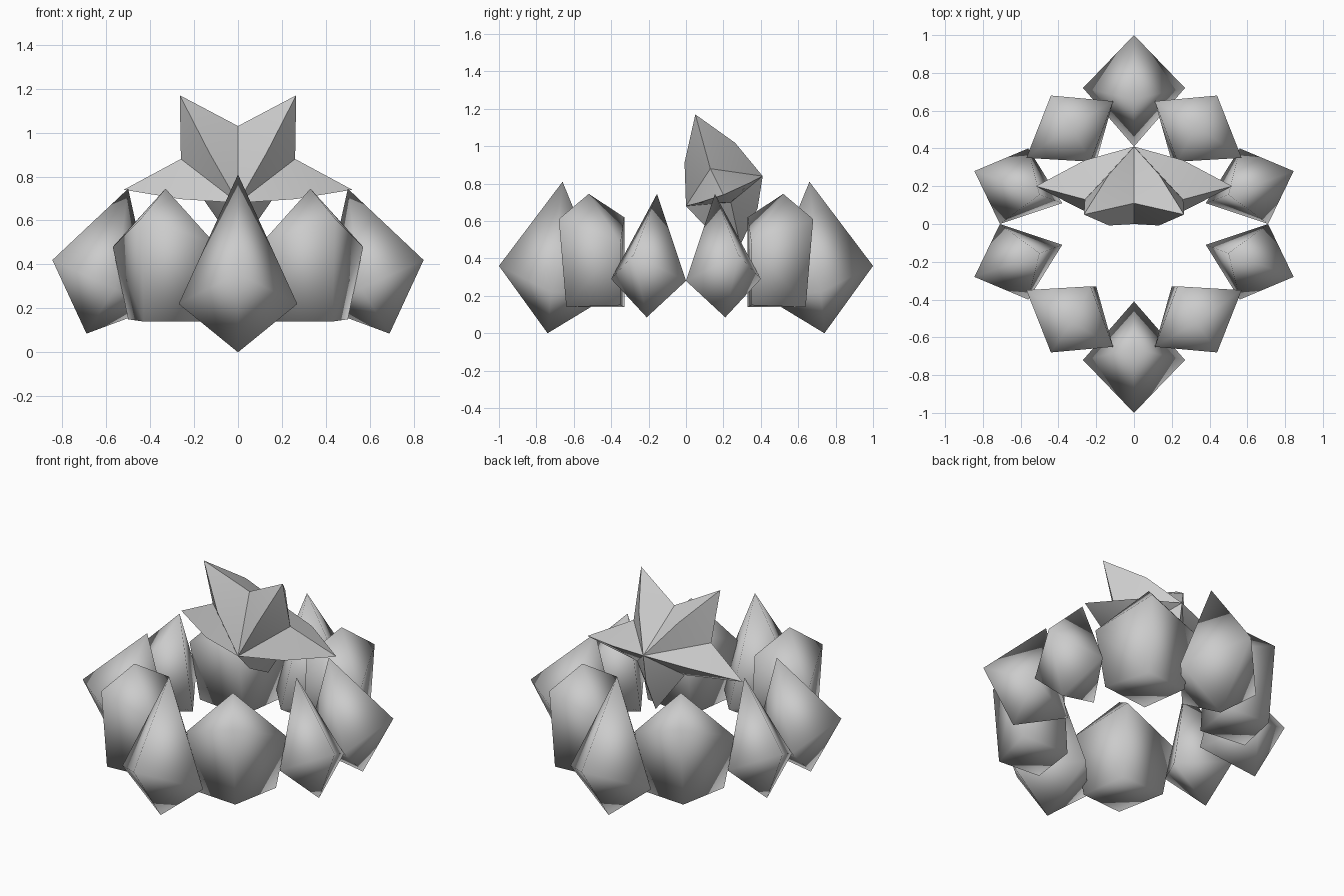
import bpy, bmesh, math
from mathutils import Vector

cube = bpy.data.objects.get("Cube")
if cube:
    bpy.data.objects.remove(cube)

grey = bpy.data.materials.new("stone_grey")
grey.use_nodes = True
GREY = (0.6, 0.6, 0.6, 1)
grey.diffuse_color = GREY
grey.node_tree.nodes["Principled BSDF"].inputs["Base Color"].default_value = GREY


def finish(name, bm, angle):
    bmesh.ops.recalc_face_normals(bm, faces=bm.faces)
    mesh = bpy.data.meshes.new(name)
    bm.to_mesh(mesh)
    bm.free()
    mesh.materials.append(grey)
    ob = bpy.data.objects.new(name, mesh)
    bpy.context.collection.objects.link(ob)
    bpy.ops.object.select_all(action='DESELECT')
    ob.select_set(True)
    bpy.context.view_layer.objects.active = ob
    bpy.ops.object.shade_smooth_by_angle(angle=math.radians(angle))


def crystal(name, tip, rings, bottom, sx, sy):
    """Pointed crystal: tip, one or more four-sided rings, then a base."""
    bm = bmesh.new()
    place = lambda p: bm.verts.new((p[0] * sx, p[1] * sy, p[2]))
    top = place(tip)
    loops = [[place(p) for p in ring] for ring in rings]
    for i in range(4):
        j = (i + 1) % 4
        bm.faces.new((top, loops[0][i], loops[0][j]))
        for a, b in zip(loops, loops[1:]):
            bm.faces.new((a[i], b[i], b[j], a[j]))
    if bottom:
        low = place(bottom)
        for i in range(4):
            bm.faces.new((low, loops[-1][(i + 1) % 4], loops[-1][i]))
    else:
        bm.faces.new(loops[-1])
    finish(name, bm, 120)


# Ring of ten crystals, mirrored across both axes
for sy, end in ((-1, "front"), (1, "back")):
    crystal(end + "_crystal", (0, .66, .81),
            [[(0, 1, .36), (.27, .72, .22), (0, .41, .2), (-.27, .72, .22)]],
            (0, .74, 0), 1, sy)
    for sx, side in ((1, "left"), (-1, "right")):
        crystal(f"{end}_{side}_blunt_crystal", (.33, .52, .745),
                [[(.57, .35, .48), (.44, .68, .61), (.11, .65, .5), (.23, .33, .62)],
                 [(.5, .35, .15), (.43, .64, .14), (.16, .62, .14), (.2, .33, .14)]],
                None, sx, sy)
        crystal(f"{end}_{side}_side_crystal", (.5, .155, .745),
                [[(.845, .28, .42), (.56, .4, .29), (.38, .11, .2), (.71, 0, .28)]],
                (.69, .21, .085), sx, sy)

# Leaning five-pointed star with a raised centre on each side
tips = [Vector(p) for p in ((.265, .05, 1.17), (.52, .2, .74), (0, .29, .47),
                            (-.52, .2, .74), (-.265, .05, 1.17))]
notches = [Vector(p) for p in ((.26, .13, .88), (.16, .24, .7), (-.16, .24, .7),
                               (-.26, .13, .88), (0, .11, 1.03))]
front, back = Vector((0, 0, .68)), Vector((0, .41, .84))
bm = bmesh.new()
tip_verts = [bm.verts.new(p) for p in tips]
notch_verts = [bm.verts.new(p) for p in notches]
for hub, away in ((front, front - back), (back, back - front)):
    centre = bm.verts.new(hub)
    ridges = [bm.verts.new(hub.lerp(p, .5) + away * .08) for p in tips]
    for i in range(5):
        for n in (notch_verts[i], notch_verts[i - 1]):
            bm.faces.new((centre, ridges[i], n))
            bm.faces.new((ridges[i], tip_verts[i], n))
finish("star", bm, 50)
